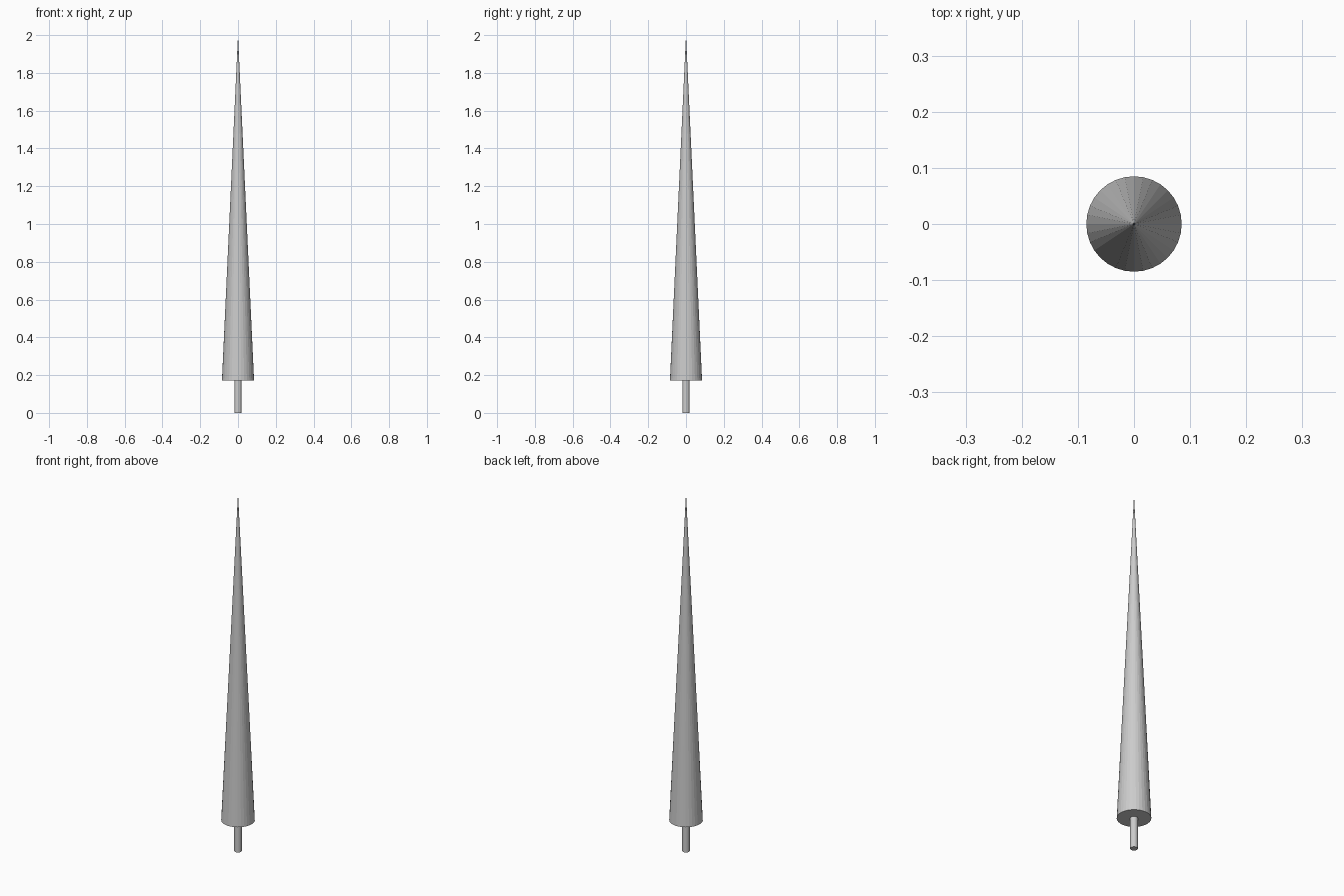
import bpy

if "Cube" in bpy.data.objects:
    bpy.data.objects.remove(bpy.data.objects["Cube"])

STEM_TOP = 0.172
HEIGHT = 2.0


def solid(name, r_bottom, r_top, z0, z1, sides=32):
    """Upright faceted cone or cylinder between two heights."""
    bpy.ops.mesh.primitive_cone_add(
        vertices=sides, radius1=r_bottom, radius2=r_top,
        depth=z1 - z0, location=(0, 0, (z0 + z1) / 2))
    obj = bpy.context.object
    obj.name = name
    return obj


# Long tapering body with a flat underside
solid("cone_body", 0.085, 0.0, STEM_TOP, HEIGHT)

# Thin peg below the body
solid("stem", 0.019, 0.019, 0.0, STEM_TOP)
